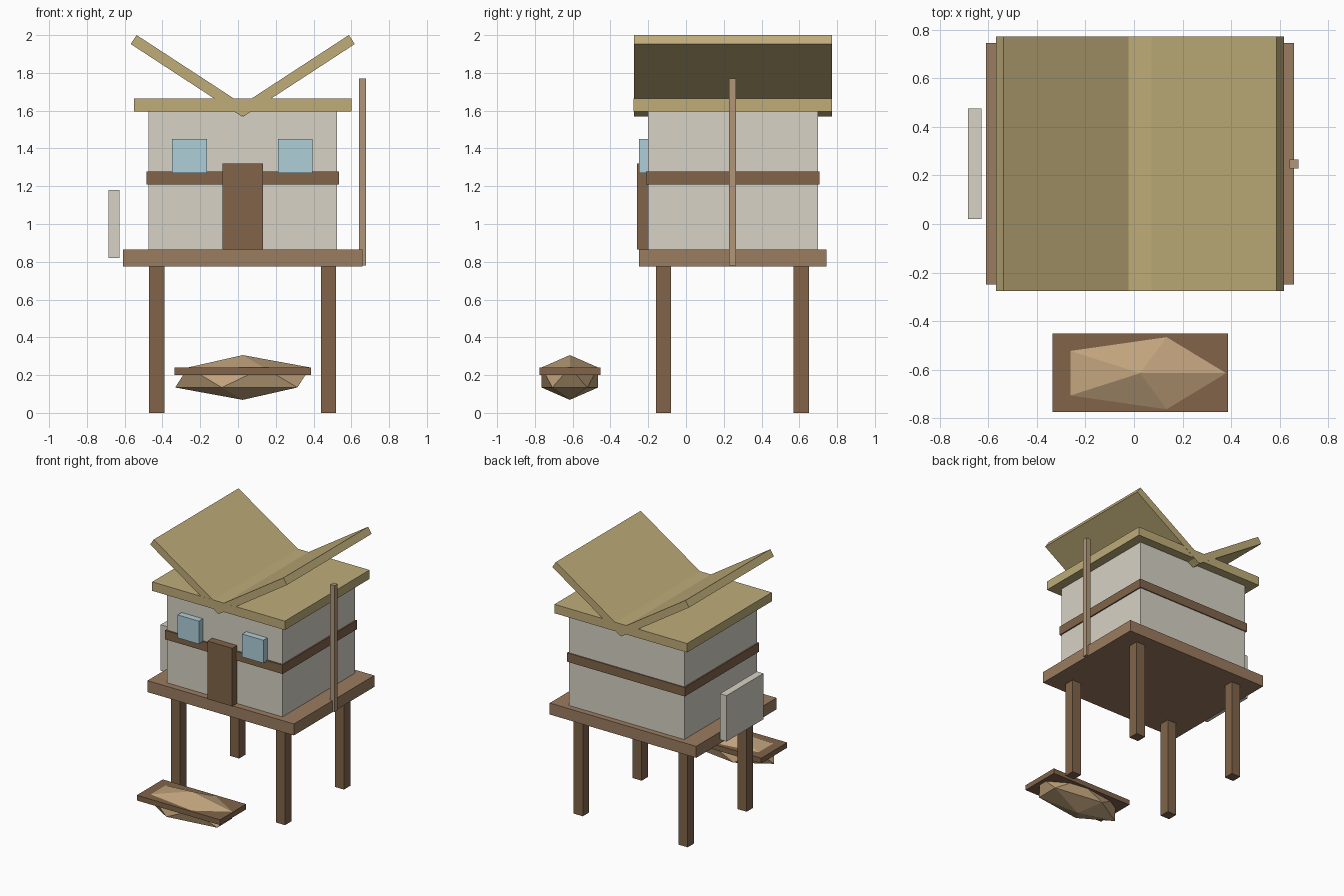
import bpy, math
from mathutils import Vector

if "Cube" in bpy.data.objects:
    bpy.data.objects.remove(bpy.data.objects["Cube"])


def material(name, hex_code):
    m = bpy.data.materials.new(name)
    rgb = [(int(hex_code[i:i + 2], 16) / 255) ** 2.2 for i in (0, 2, 4)]
    m.diffuse_color = (*rgb, 1)
    m.use_nodes = True
    m.node_tree.nodes["Principled BSDF"].inputs["Base Color"].default_value = m.diffuse_color
    return m


DARK = material("dark_wood", "80644B")
DECK = material("deck_wood", "9A7B60")
POLE = material("pole_wood", "B09678")
WALL = material("plaster", "D6D1C4")
ROOF = material("thatch", "BDAB78")
GLASS = material("window_blue", "ADCDD8")
HULL = material("hull_wood", "C0A27C")


def finish(name, mat):
    ob = bpy.context.object
    ob.name = name
    ob.data.materials.append(mat)
    return ob


def box(name, x, y, z, mat):
    """Box from (min, max) ranges on each axis."""
    bpy.ops.mesh.primitive_cube_add(
        size=1, location=[(a + b) / 2 for a, b in (x, y, z)])
    ob = finish(name, mat)
    ob.scale = [b - a for a, b in (x, y, z)]
    return ob


# stilts
for side, x in (("left", -0.43), ("right", 0.48)):
    for end, y in (("front", -0.12), ("back", 0.61)):
        box(f"{end}_{side}_stilt", (x - .04, x + .04), (y - .04, y + .04), (0, 0.79), DARK)

# deck, house body and wall band
box("deck", (-0.61, 0.66), (-0.25, 0.745), (0.775, 0.865), DECK)
box("walls", (-0.475, 0.525), (-0.2, 0.7), (0.86, 1.61), WALL)
box("wall_band", (-0.485, 0.535), (-0.212, 0.708), (1.208, 1.278), DARK)

# door and windows
box("door", (-0.083, 0.132), (-0.26, -0.19), (0.865, 1.32), DARK)
for side, x in (("left", -0.257), ("right", 0.303)):
    box(f"{side}_window", (x - .092, x + .092), (-0.25, -0.19), (1.27, 1.45), GLASS)

# flat roof slab with two raised panels in a V
box("roof_slab", (-0.55, 0.6), (-0.277, 0.772), (1.595, 1.665), ROOF)
for side, s in (("left", -1), ("right", 1)):
    tip = Vector((0.025 + s * 0.5775, 1.9765))
    foot = Vector((0.025 - s * 0.012, 1.592))
    mid, run = (tip + foot) / 2, tip - foot
    bpy.ops.mesh.primitive_cube_add(size=1, location=(mid.x, 0.2485, mid.y))
    panel = finish(f"{side}_roof_panel", ROOF)
    panel.scale = (run.length, 1.05, 0.057)
    panel.rotation_euler.y = -math.atan2(run.y, run.x)

# side pole and hanging board
box("side_pole", (0.64, 0.677), (0.228, 0.265), (0.78, 1.77), POLE)
box("side_board", (-0.685, -0.628), (0.02, 0.476), (0.82, 1.18), WALL)

# small boat: faceted hull with a flat rim
bpy.ops.mesh.primitive_ico_sphere_add(subdivisions=1, radius=1, location=(0.025, -0.615, 0.1875))
finish("boat_hull", HULL).scale = (0.4, 0.176, 0.1185)
box("boat_rim", (-0.335, 0.387), (-0.775, -0.452), (0.2, 0.241), DARK)
